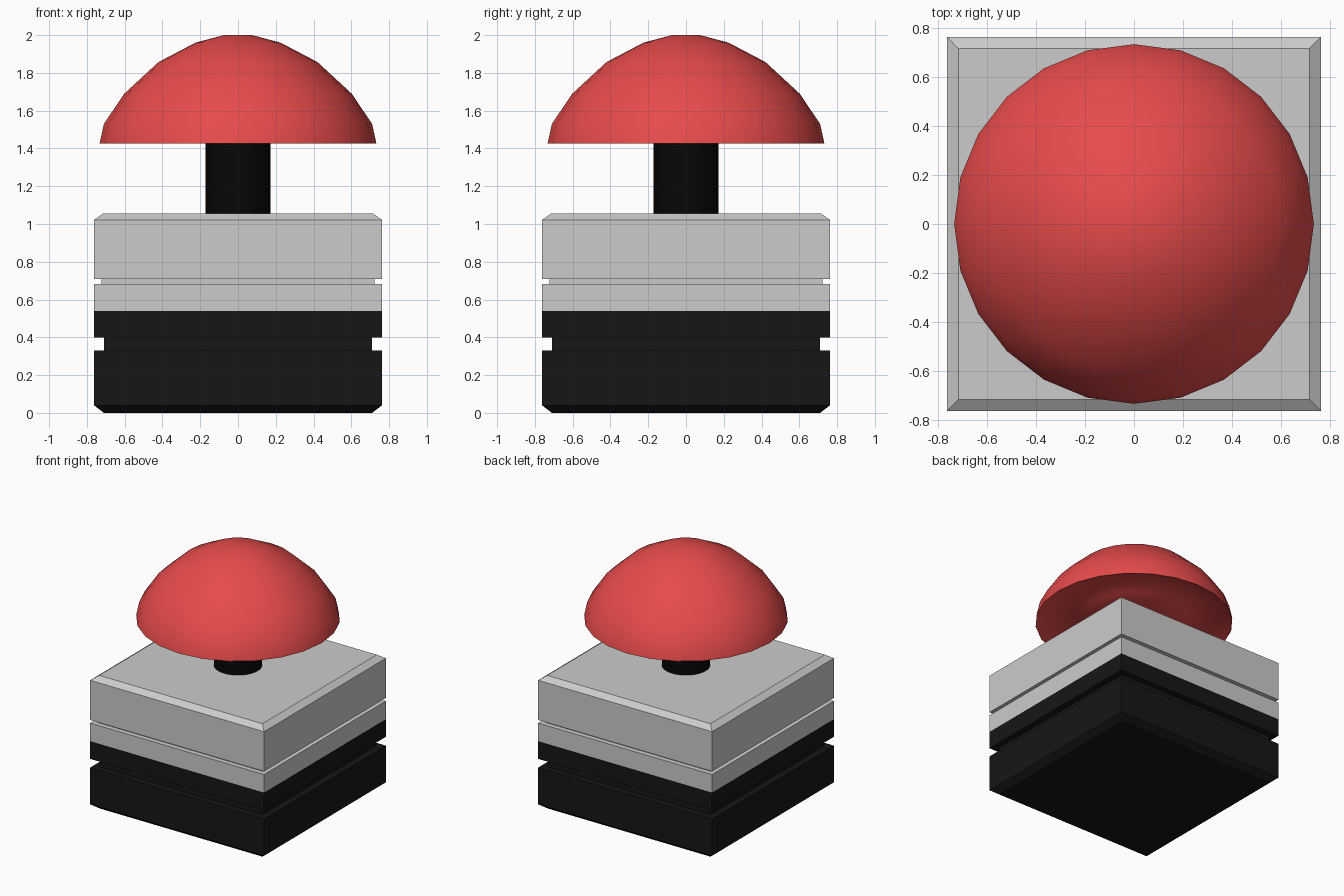
import bpy, bmesh, math

if "Cube" in bpy.data.objects:
    bpy.data.objects.remove(bpy.data.objects["Cube"])


def material(name, color):
    m = bpy.data.materials.new(name)
    m.diffuse_color = (*color, 1)
    m.use_nodes = True
    m.node_tree.nodes["Principled BSDF"].inputs["Base Color"].default_value = m.diffuse_color
    return m


def loft(name, profile, sides, phase=0.0, scale=1.0, mat=None, smooth=None):
    """Spin a (radius, z) profile into a capped solid."""
    bm = bmesh.new()
    rings = []
    for r, z in profile:
        angles = [phase + math.tau * i / sides for i in range(sides)]
        rings.append([bm.verts.new((r * scale * math.cos(a), r * scale * math.sin(a), z))
                      for a in angles])
    for low, high in zip(rings, rings[1:]):
        for i in range(sides):
            j = (i + 1) % sides
            bm.faces.new((low[i], low[j], high[j], high[i]))
    bm.faces.new(rings[0][::-1])
    bm.faces.new(rings[-1])
    bmesh.ops.recalc_face_normals(bm, faces=bm.faces)
    mesh = bpy.data.meshes.new(name)
    bm.to_mesh(mesh)
    bm.free()
    obj = bpy.data.objects.new(name, mesh)
    bpy.context.collection.objects.link(obj)
    if mat:
        mesh.materials.append(mat)
    if smooth:
        bpy.ops.object.select_all(action='DESELECT')
        obj.select_set(True)
        bpy.context.view_layer.objects.active = obj
        bpy.ops.object.shade_smooth_by_angle(angle=math.radians(smooth))
    return obj


def square(name, profile, mat=None):
    """Square block whose profile gives (half width, z)."""
    return loft(name, profile, 4, math.pi / 4, math.sqrt(2), mat)


black = material("black_plastic", (0.008, 0.008, 0.008))
dark = material("stem_black", (0.002, 0.002, 0.002))
red = material("red_plastic", (0.8, 0.07, 0.07))

# Black lower housing with chamfered foot and a groove
W = 0.762
square("lower_housing", [(0.71, 0), (W, 0.04), (W, 0.33), (0.71, 0.33),
                         (0.71, 0.40), (W, 0.40), (W, 0.54)], black)

# Grey upper housing with a thin seam and chamfered top
square("upper_housing", [(W, 0.54), (W, 0.683), (0.723, 0.683), (0.723, 0.708),
                         (W, 0.708), (W, 1.022), (0.715, 1.055)])

# Plunger stem
loft("stem", [(0.173, 1.05), (0.173, 1.47)], 32, mat=dark, smooth=40)

# Mushroom button: shallow hollow underneath with a central swell, then the dome
loft("button_cap", [(0.15, 1.428), (0.30, 1.437), (0.40, 1.457), (0.46, 1.485),
                    (0.60, 1.475), (0.70, 1.44), (0.733, 1.425),
                    (0.71, 1.53), (0.602, 1.69), (0.42, 1.858),
                    (0.225, 1.96), (0.075, 2.0)], 24, mat=red, smooth=50)
